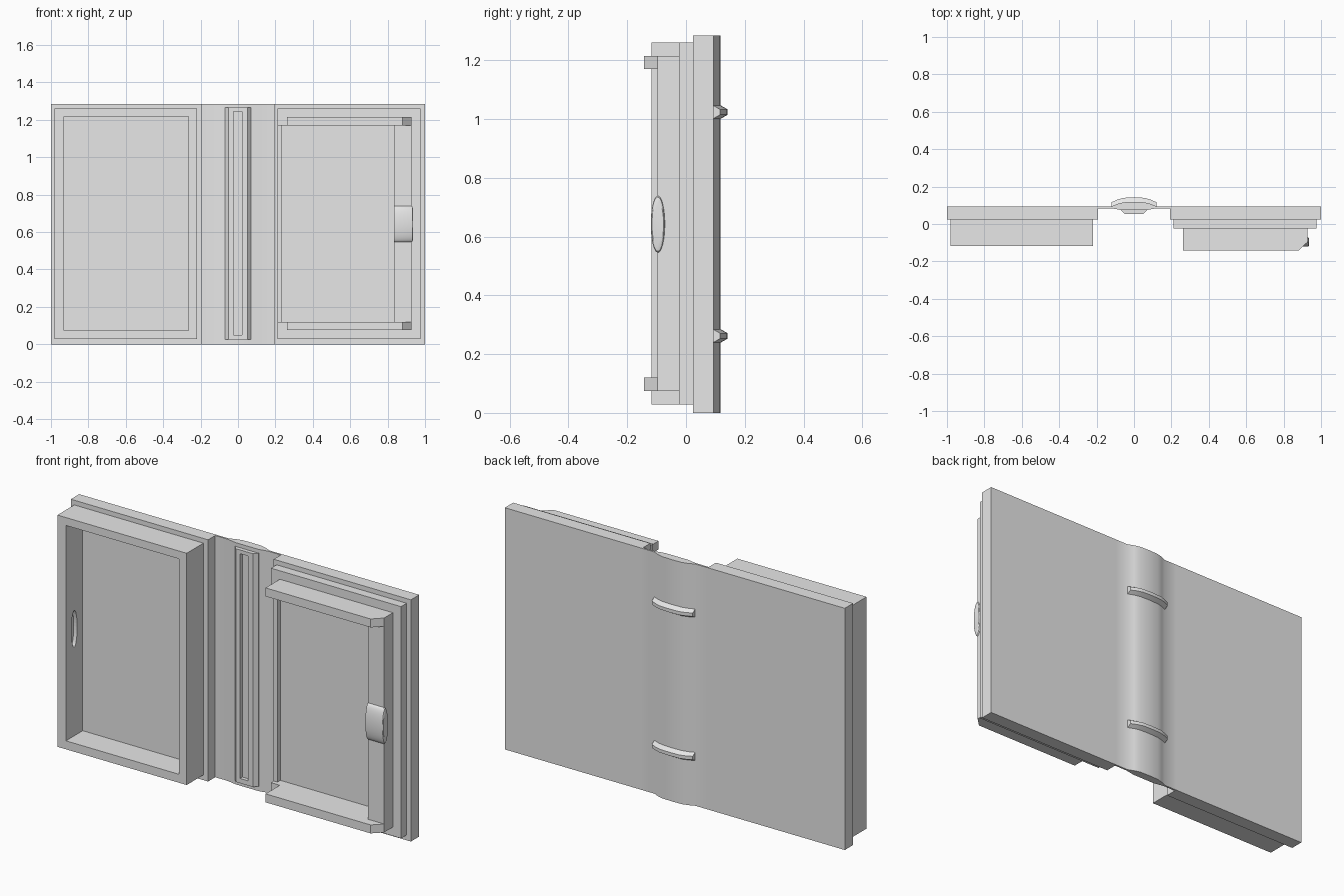
import bpy, bmesh, math

if "Cube" in bpy.data.objects:
    bpy.data.objects.remove(bpy.data.objects["Cube"])

H = 1.285          # overall height
BACK = 0.094       # back of the covers
FACE = 0.024       # inner face of the covers

grey = bpy.data.materials.new("plain grey")
grey.use_nodes = True
grey.diffuse_color = (0.8, 0.8, 0.8, 1)
grey.node_tree.nodes["Principled BSDF"].inputs["Base Color"].default_value = (0.8, 0.8, 0.8, 1)


def activate(ob):
    bpy.ops.object.select_all(action='DESELECT')
    ob.select_set(True)
    bpy.context.view_layer.objects.active = ob


def finish(name, bm):
    bmesh.ops.recalc_face_normals(bm, faces=bm.faces[:])
    me = bpy.data.meshes.new(name)
    bm.to_mesh(me)
    bm.free()
    me.materials.append(grey)
    ob = bpy.data.objects.new(name, me)
    bpy.context.collection.objects.link(ob)
    return ob


def loft(name, sections):
    """Skin a row of closed sections and cap both ends."""
    bm = bmesh.new()
    rings = [[bm.verts.new(p) for p in s] for s in sections]
    n = len(rings[0])
    for a, b in zip(rings, rings[1:]):
        for i in range(n):
            j = (i + 1) % n
            bm.faces.new((a[i], a[j], b[j], b[i]))
    bm.faces.new(rings[0])
    bm.faces.new(rings[-1])
    return finish(name, bm)


def prism(name, outline, z0, z1):
    return loft(name, [[(x, y, z) for x, y in outline] for z in (z0, z1)])


def box(name, x0, x1, y0, y1, z0, z1):
    return prism(name, [(x0, y0), (x1, y0), (x1, y1), (x0, y1)], z0, z1)


def oval(name, y, rings, ry=0.024, rz=0.097, n=32):
    """Upright oval running along x; rings are (x, scale) pairs."""
    turn = [math.tau * i / n for i in range(n)]
    return loft(name, [[(x, y + ry * s * math.cos(a), H / 2 + rz * s * math.sin(a))
                        for a in turn] for x, s in rings])


def cut(ob, cutter):
    mod = ob.modifiers.new("cut", 'BOOLEAN')
    mod.operation = 'DIFFERENCE'
    mod.solver = 'EXACT'
    mod.object = cutter
    activate(ob)
    bpy.ops.object.modifier_apply(modifier=mod.name)
    bpy.data.objects.remove(cutter)


def smooth(ob):
    activate(ob)
    bpy.ops.object.shade_smooth_by_angle(angle=math.radians(30))


# Covers
box("right_cover", -1, -0.193, FACE, BACK, 0, H)
box("left_cover", 0.193, 1, FACE, BACK, 0, H)

# Deep frame on the right cover, with an oval socket for the latch
frame = box("right_frame", -0.98, -0.22, -0.117, FACE, 0.028, H - 0.025)
cut(frame, box("cutter", -0.93, -0.264, -0.2, 0.1, 0.073, 1.218))
cut(frame, oval("cutter", -0.047, [(-0.95, 1), (-0.9, 1)]))

# Stepped base on the left cover, open in the middle with a low lip
base = box("left_base", 0.21, 0.975, -0.023, FACE, 0.028, H - 0.025)
cut(base, box("cutter", 0.232, 0.833, -0.1, 0.1, 0.12, 1.17))
cut(base, box("cutter", 0.15, 0.3, -0.1, 0, 0.12, 1.17))

# Tray arms and the lower end wall between them
arm = [(0.262, -0.023), (0.262, -0.143), (0.88, -0.143), (0.927, -0.097), (0.927, -0.023)]
prism("lower_tray_arm", arm, 0.075, 0.12)
prism("upper_tray_arm", arm, 1.17, 1.215)
box("tray_end", 0.833, 0.927, -0.097, -0.023, 0.12, 1.17)

# Oval latch with a rounded tip
smooth(oval("latch", -0.096, [(0.833, 1), (0.928, 1), (0.933, 0.95), (0.936, 0.82)]))

# Curved spine with thin hinge strips at each side
half = [(0.193, 0.084), (0.193, BACK), (0.12, BACK), (0.09, 0.107), (0.056, 0.116), (0, 0.118)]
inner = [(0.065, 0.074), (0.12, 0.084)]
outline = half + [(-x, y) for x, y in reversed(half[:-1])]
outline += [(-x, y) for x, y in reversed(inner)] + inner
smooth(prism("spine", outline, 0, H))

# Inner rib with chamfered sides and a long slot
rib = prism("spine_rib", [(-0.07, 0.08), (-0.07, 0.074), (-0.05, 0.053),
                          (0.05, 0.053), (0.07, 0.074), (0.07, 0.08)], 0.025, H - 0.02)
cut(rib, box("cutter", -0.025, 0.022, 0, 0.073, 0.05, 1.245))

# Raised bands across the back of the spine
path = [(-0.12, 0.09), (-0.09, 0.104), (-0.056, 0.114), (0, 0.116),
        (0.056, 0.114), (0.09, 0.104), (0.12, 0.09)]
for name, z in (("lower_band", 0.262), ("upper_band", 1.024)):
    smooth(loft(name, [[(x, y, z - 0.024), (x, y + 0.026, z - 0.009),
                        (x, y + 0.026, z + 0.009), (x, y, z + 0.024)] for x, y in path]))
